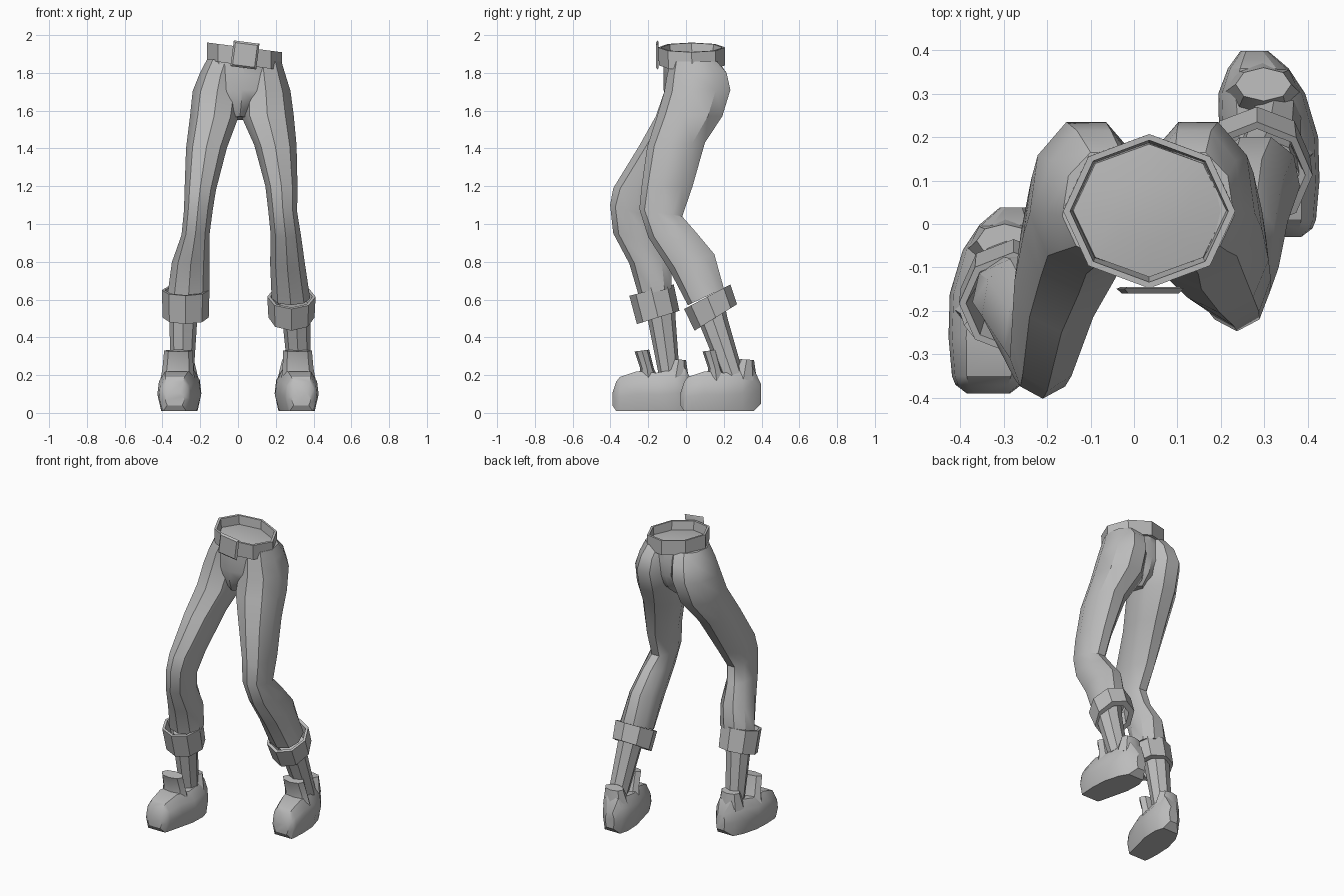
import bpy, bmesh, math
from mathutils import Vector

cube = bpy.data.objects.get("Cube")
if cube:
    bpy.data.objects.remove(cube, do_unlink=True)

GREY = (0.5, 0.5, 0.5)
mat = bpy.data.materials.new("plain_grey")
mat.use_nodes = True
mat.diffuse_color = (*GREY, 1)
mat.node_tree.nodes["Principled BSDF"].inputs["Base Color"].default_value = (*GREY, 1)


def loft(name, rings, closed=False, angle=36):
    """Skin a list of equal point rings; cap both ends, or join last to first."""
    bm = bmesh.new()
    loops = [[bm.verts.new(p) for p in ring] for ring in rings]
    n = len(loops[0])
    pairs = list(zip(loops, loops[1:]))
    if closed:
        pairs.append((loops[-1], loops[0]))
    else:
        bm.faces.new(loops[0])
        bm.faces.new(loops[-1])
    for a, b in pairs:
        for i in range(n):
            j = (i + 1) % n
            bm.faces.new((a[i], a[j], b[j], b[i]))
    bmesh.ops.recalc_face_normals(bm, faces=bm.faces)
    mesh = bpy.data.meshes.new(name)
    bm.to_mesh(mesh)
    bm.free()
    mesh.materials.append(mat)
    obj = bpy.data.objects.new(name, mesh)
    bpy.context.collection.objects.link(obj)
    bpy.ops.object.select_all(action='DESELECT')
    obj.select_set(True)
    bpy.context.view_layer.objects.active = obj
    bpy.ops.object.shade_smooth_by_angle(angle=math.radians(angle))
    return obj


# Cross-sections as (side, front-to-back) pairs
OVAL = [(math.cos(math.tau * k / 8), (1 + math.sin(math.tau * k / 8)) / 2) for k in range(8)]
LEG = [(0, 0), (.68, .12), (1, .4), (.86, .78), (.35, 1),
       (-.35, 1), (-.86, .78), (-1, .4), (-.68, .12)]


def ring(cx, hw, yf, zf, yb, zb, roll=0.0, shape=OVAL):
    """Tilted ring from a front point (yf, zf) to a back point (yb, zb)."""
    return [Vector((cx + hw * s, yf + (yb - yf) * t, zf + (zb - zf) * t + roll * hw * s))
            for s, t in shape]


def shrink(pts, f, dz=0.0):
    c = sum(pts, Vector()) / len(pts)
    return [c + (p - c) * f + Vector((0, 0, dz)) for p in pts]


def rings(rows, shape=OVAL):
    return [ring(*r, shape=shape) for r in rows]


# Waist, pelvis and belt
ROLL = -0.13
waist = ring(.035, .175, -.122, 1.88, .184, 1.88, ROLL)
loft("pelvis", [
    shrink(waist, .5, .012), waist,
    ring(.03, .203, -.118, 1.79, .192, 1.8, ROLL),
    ring(.02, .2, -.118, 1.71, .192, 1.7),
    ring(.017, .12, -.11, 1.635, .16, 1.61),
    ring(.01, .035, -.08, 1.57, .09, 1.55)])
top = ring(.035, .198, -.148, 1.935, .207, 1.935, ROLL)
low = ring(.035, .198, -.143, 1.84, .207, 1.84, ROLL)
loft("belt", [low, top, shrink(top, .92), shrink(low, .88)], closed=True)


def plate(y, half):
    c = Vector((.037, y, 1.895))
    u, v = Vector((half, 0, ROLL * half)), Vector((-ROLL * half, 0, half))
    return [c - u - v, c + u - v, c + u + v, c - u + v]


loft("buckle", [plate(-.145, .06), plate(-.149, .068), plate(-.16, .058)])

# Trouser legs, from hip to calf
loft("left_trouser_leg", rings([
    (.13, .1, -.08, 1.86, .165, 1.86),
    (.138, .112, -.1, 1.79, .215, 1.8),
    (.148, .13, -.115, 1.7, .235, 1.71),
    (.155, .14, -.15, 1.58, .192, 1.57),
    (.198, .112, -.205, 1.41, .1, 1.43),
    (.23, .085, -.235, 1.2, .035, 1.2),
    (.237, .076, -.247, 1.08, -.02, 1.04),
    (.253, .08, -.2, .93, .05, .96),
    (.262, .092, -.09, .76, .15, .84),
    (.28, .102, .01, .57, .2, .66)], LEG))
loft("right_trouser_leg", rings([
    (-.065, .1, -.08, 1.87, .165, 1.87),
    (-.092, .112, -.1, 1.79, .215, 1.8),
    (-.11, .13, -.115, 1.7, .235, 1.71),
    (-.127, .128, -.16, 1.57, .175, 1.55),
    (-.167, .108, -.25, 1.41, .05, 1.39),
    (-.2, .083, -.385, 1.19, -.085, 1.16),
    (-.21, .076, -.402, 1.1, -.168, 1.03),
    (-.225, .074, -.385, .95, -.145, .93),
    (-.25, .1, -.3, .79, -.08, .81),
    (-.262, .11, -.25, .62, -.075, .66)], LEG))


# Rolled cuffs and ankles
def cuff(name, upper, lower):
    a, b = ring(*upper), ring(*lower)
    loft(name, [b, a, shrink(a, .87), shrink(b, .72)], closed=True)


cuff("left_cuff", (.283, .128, -.01, .55, .235, .68), (.283, .122, .045, .435, .27, .575))
cuff("right_cuff", (-.277, .126, -.3, .62, -.065, .68), (-.277, .122, -.26, .47, -.035, .54))
loft("left_ankle", rings([
    (.3, .08, .03, .55, .2, .6), (.31, .074, .075, .46, .22, .5),
    (.325, .06, .19, .18, .3, .22)]))
loft("right_ankle", rings([
    (-.28, .08, -.22, .58, -.06, .6), (-.29, .074, -.2, .48, -.055, .5),
    (-.295, .06, -.14, .18, -.035, .22)]))

# Shoe sections from toe to heel: y, centre, half width, sole height, top height
SHOE = [(-.03, .335, .05, .04, .105), (-.01, .335, .076, .01, .165), (.01, .334, .085, .01, .19),
        (.1, .325, .102, .01, .22), (.2, .31, .114, .01, .212), (.3, .294, .1, .01, .23),
        (.358, .286, .07, .01, .235), (.398, .277, .032, .05, .15)]
SHOE_SIDE = [(.8, 0), (1, .42), (.92, .74), (.6, 1)]


def section(y, cx, hw, z0, z1):
    edge = SHOE_SIDE + [(-f, t) for f, t in reversed(SHOE_SIDE)]
    return [Vector((cx + hw * f, y, z0 + (z1 - z0) * t)) for f, t in edge]


def shoe(side, sx, dy):
    def place(rs):
        return [[Vector((sx * p.x, p.y + dy, p.z)) for p in r] for r in rs]
    loft(side + "_shoe", place([section(*s) for s in SHOE]), angle=32)
    loft(side + "_shoe_tongue", place(rings([
        (.32, .092, .105, .17, .22, .17), (.318, .082, .118, .235, .19, .235),
        (.315, .076, .088, .325, .165, .335)])))
    loft(side + "_shoe_heel_collar", place(rings([
        (.295, .087, .23, .18, .376, .17), (.298, .064, .283, .285, .36, .28)])))


shoe("left", 1, 0)
shoe("right", -1, -.36)
